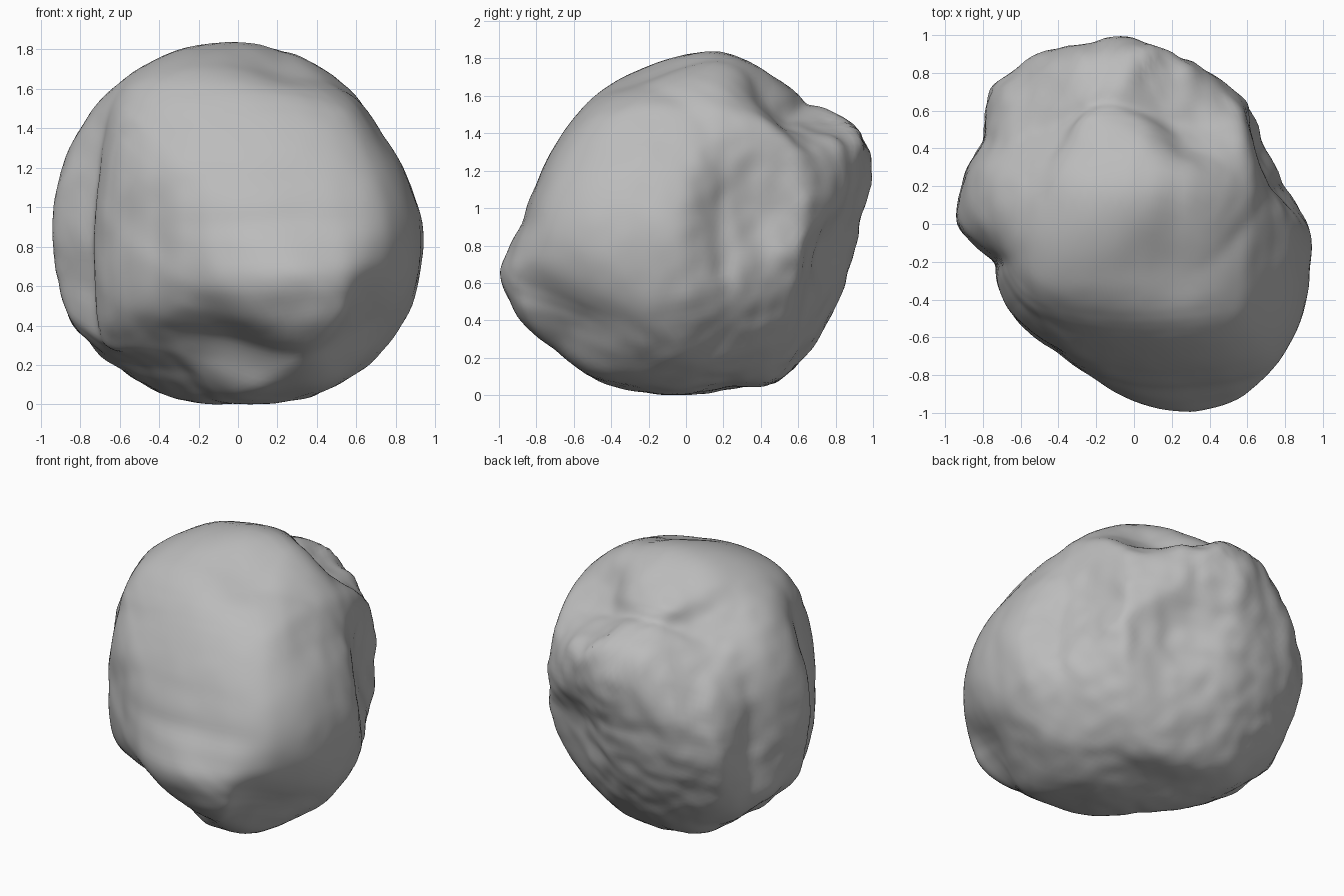
import bpy
import bmesh
import math
from mathutils import Vector, noise

if "Cube" in bpy.data.objects:
    bpy.data.objects.remove(bpy.data.objects["Cube"], do_unlink=True)

TILT = math.radians(30)
X, Y, Z = Vector((1, 0, 0)), Vector((0, 1, 0)), Vector((0, 0, 1))


def slanted(facing, side):
    """Right and up axes of an outline plane, tipped up or down."""
    facing = facing.normalized()
    right = Z.cross(facing)
    up = Z * math.cos(TILT) - facing * math.sin(TILT) * side
    return right, up


# Boulder outlines: radius in hundredths, at even angles round the middle
outlines = [
    (slanted(X - Y, 1), [84, 95, 102, 99, 100, 86, 81, 85, 91, 100, 99, 87]),
    (slanted(Y - X, 1), [82, 84, 88, 91, 95, 90, 86, 85, 90, 100, 90, 89]),
    (slanted(X + Y, -1), [106, 103, 105, 99, 91, 95, 106, 115, 97, 87, 95, 101]),
    ((X, Z), [94, 87, 90, 92, 93, 94, 95, 98, 94, 91, 96, 99]),
    ((X, Y), [93, 82, 81, 88, 89, 92, 99, 98, 104, 104, 91, 93,
              94, 76, 80, 80, 79, 84, 94, 104, 109, 107, 103, 97]),
    ((Y, Z), [92, 103, 106, 92, 92, 96, 91, 87, 85, 83, 82, 83,
              88, 104, 103, 97, 97, 93, 91, 91, 98, 94, 91, 91]),
]


def around(values, angle):
    """Read a closed ring of values at an angle, blending neighbours."""
    place = angle / math.tau * len(values) % len(values)
    low = int(place) % len(values)
    mix = place - int(place)
    return values[low] * (1 - mix) + values[(low + 1) % len(values)] * mix


def softened(values, angle):
    """Read a ring averaged over a wide arc, for the plain body."""
    arc = [step * 0.2 for step in range(-3, 4)]
    return sum(around(values, angle + a) for a in arc) / len(arc)


def flat(point, axes):
    """Distance and angle of a point on an outline plane."""
    a, b = point.dot(axes[0]), point.dot(axes[1])
    return math.hypot(a, b), math.atan2(b, a)


def pull_to_outline(verts, axes, ring):
    """Move the rim seen along one direction onto its outline."""
    reach = [0] * 72
    data = []
    for v in verts:
        dist, angle = flat(v.co, axes)
        share = dist / around(ring, angle) * 100
        slot = round(angle / math.tau * len(reach)) % len(reach)
        reach[slot] = max(reach[slot], share)
        data.append((v, angle, share))
    for v, angle, share in data:
        top = around(reach, angle)
        grow = (1 / top - 1) * min(share / top, 1) ** 6
        v.co += sum((a * v.co.dot(a) for a in axes), Vector()) * grow


def smooth(bm, times):
    for _ in range(times):
        bmesh.ops.smooth_vert(bm, verts=bm.verts, factor=0.5, use_axis_x=True,
                              use_axis_y=True, use_axis_z=True)


# Lumps and hollows: position about the middle, height, spread
lumps = [
    (Vector((0.36, -0.95, -0.33)), 0.1, 0.26),    # front knob
    (Vector((0, 0.88, 0.5)), 0.07, 0.2),          # rear ridge, upper end
    (Vector((-0.3, 0.85, 0.2)), 0.05, 0.2),       # rear ridge, lower end
    (Vector((-0.92, 0.1, 0)), 0.08, 0.22),        # side ridge
    (Vector((0.45, 0.78, 0.25)), -0.04, 0.12),    # rear pit
    (Vector((0.48, 0.15, 0.65)), -0.03, 0.15),    # shoulder hollow
    (Vector((0.7, 0.15, -0.68)), -0.05, 0.12),    # notch under the side
    (Vector((-0.15, -0.75, -0.4)), -0.02, 0.2),   # hollow beside the knob
]


def lump_at(point):
    return sum(height * math.exp(-((point - place).length / spread) ** 2)
               for place, height, spread in lumps)


# Boulder body: a sphere shaped to the outlines
bm = bmesh.new()
bmesh.ops.create_icosphere(bm, subdivisions=6, radius=1)
for v in bm.verts:
    d = v.co.normalized()
    total = spread = 0
    for axes, ring in outlines:
        dist, angle = flat(d, axes)
        total += (dist / softened(ring, angle) * 100) ** 2
        spread += dist ** 2
    v.co = d * math.sqrt(spread / total)
    v.co += d * lump_at(v.co)

for step in reversed(range(10)):
    smooth(bm, step // 2)
    for axes, ring in outlines:
        pull_to_outline(bm.verts, axes, ring)
smooth(bm, 1)

# Weathering: a smooth front face, rougher towards the back and sides
bm.normal_update()
for v in bm.verts:
    rough = 0.35 + v.co.y * 0.7 + abs(v.co.x) * 0.2 - v.co.z * 0.2
    bump = noise.noise(v.co * 4) * 0.018 + noise.noise(v.co * 9) * 0.012
    v.co += v.normal * bump * min(max(rough, 0.1), 1)

# Stand the body on the ground, centred
xs, ys, zs = zip(*(v.co for v in bm.verts))
shift = Vector((-(min(xs) + max(xs)) / 2, -(min(ys) + max(ys)) / 2, -min(zs)))
bmesh.ops.translate(bm, verts=bm.verts, vec=shift)

mesh = bpy.data.meshes.new("boulder")
bm.to_mesh(mesh)
bm.free()
boulder = bpy.data.objects.new("boulder", mesh)
bpy.context.collection.objects.link(boulder)
for face in mesh.polygons:
    face.use_smooth = True

# Stone colour
stone = bpy.data.materials.new("grey_stone")
stone.use_nodes = True
colour = (0.5, 0.5, 0.5, 1)
stone.diffuse_color = colour
shader = next(n for n in stone.node_tree.nodes if n.type == "BSDF_PRINCIPLED")
shader.inputs["Base Color"].default_value = colour
mesh.materials.append(stone)
